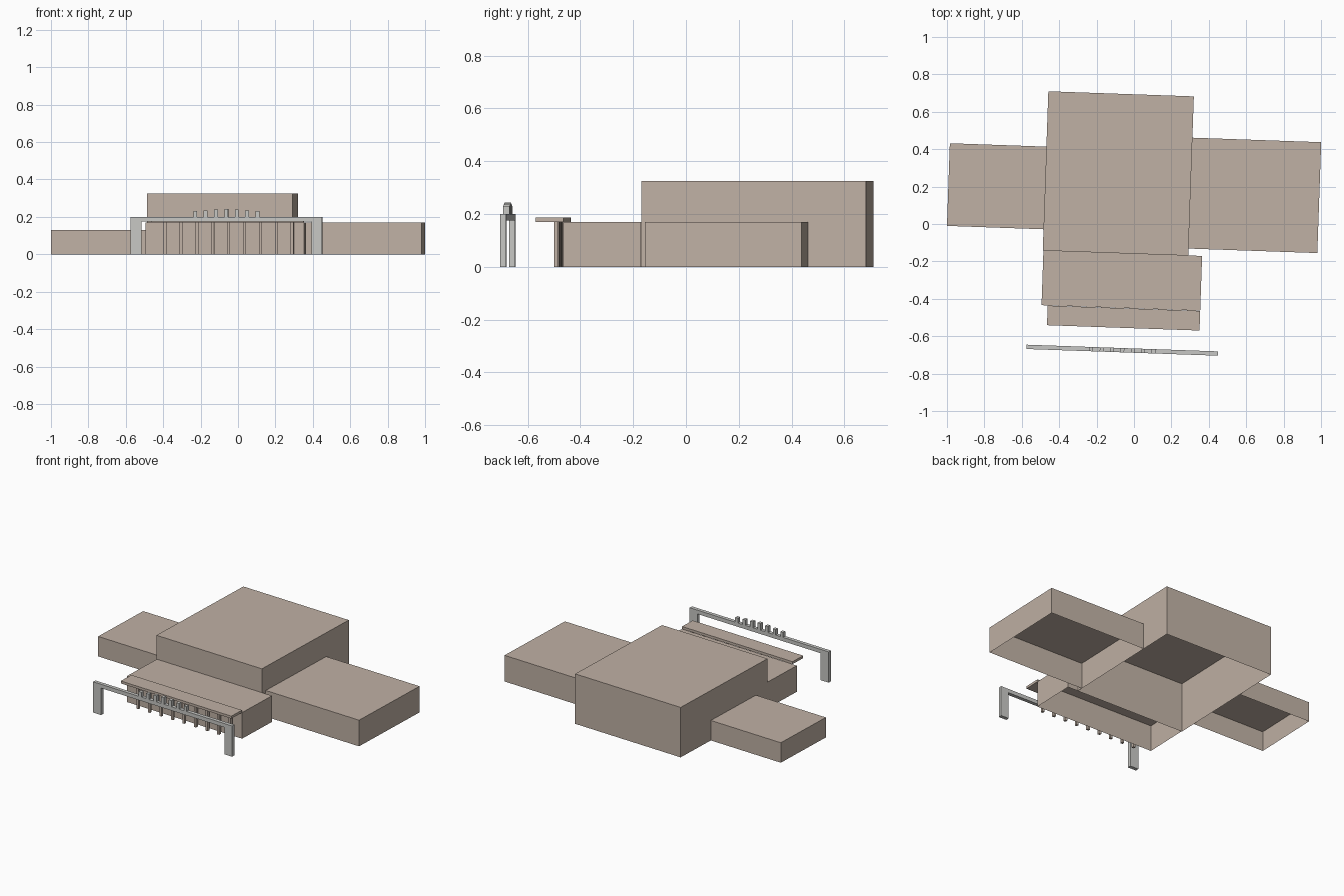
import bpy, bmesh, math
from mathutils import Matrix

if "Cube" in bpy.data.objects:
    bpy.data.objects.remove(bpy.data.objects["Cube"])

# The whole site is turned slightly clockwise seen from above
TURN = Matrix.Rotation(math.radians(-2), 4, 'Z')


def material(name, rgb):
    m = bpy.data.materials.new(name)
    m.diffuse_color = (*rgb, 1)
    m.use_nodes = True
    m.node_tree.nodes["Principled BSDF"].inputs["Base Color"].default_value = m.diffuse_color
    return m


BEIGE = material("warm_beige", (0.53, 0.44, 0.375))
GREY = material("light_grey", (0.575, 0.575, 0.555))


def box(name, x, y, z, mat, open_bottom=False):
    """Box from (min, max) ranges, optionally with no floor face."""
    bm = bmesh.new()
    bmesh.ops.create_cube(bm, size=1)
    for v in bm.verts:
        v.co = [r[0] if c < 0 else r[1] for c, r in zip(v.co, (x, y, z))]
    if open_bottom:
        floor = [f for f in bm.faces if f.normal.z < -0.9]
        bmesh.ops.delete(bm, geom=floor, context='FACES')
    bm.transform(TURN)
    me = bpy.data.meshes.new(name)
    bm.to_mesh(me)
    bm.free()
    me.materials.append(mat)
    ob = bpy.data.objects.new(name, me)
    bpy.context.collection.objects.link(ob)
    return ob


# Building volumes, hollow and open below
box("main_hall", (-0.4825, 0.296), (-0.159, 0.693), (0, 0.325), BEIGE, True)
box("left_wing", (-0.999, -0.4825), (-0.045, 0.397), (0, 0.13), BEIGE, True)
box("right_wing", (0.296, 0.985), (-0.121, 0.472), (0, 0.17), BEIGE, True)
box("front_block", (-0.479, 0.37), (-0.451, -0.158), (0, 0.17), BEIGE, True)

# Entrance canopy on a row of slim columns
box("canopy", (-0.446, 0.37), (-0.557, -0.452), (0.17, 0.186), BEIGE)
for i in range(9):
    u = -0.373 + 0.085 * i
    box(f"column_{i + 1}", (u - 0.008, u + 0.008), (-0.49, -0.474), (0, 0.17), BEIGE)

# Freestanding gateway: two piers and a beam
GATE_Y = (-0.688, -0.665)
box("gate_pier_left", (-0.552, -0.492), GATE_Y, (0, 0.2), GREY)
box("gate_pier_right", (0.418, 0.474), GATE_Y, (0, 0.2), GREY)
box("gate_beam", (-0.492, 0.418), GATE_Y, (0.175, 0.2), GREY)

# Small blocks on the beam, tallest in the middle
for i in range(7):
    u = -0.205 + 0.0555 * i
    top = 0.243 - 0.004 * abs(i - 3)
    box(f"gate_block_{i + 1}", (u - 0.01, u + 0.01), GATE_Y, (0.2, top), GREY)
